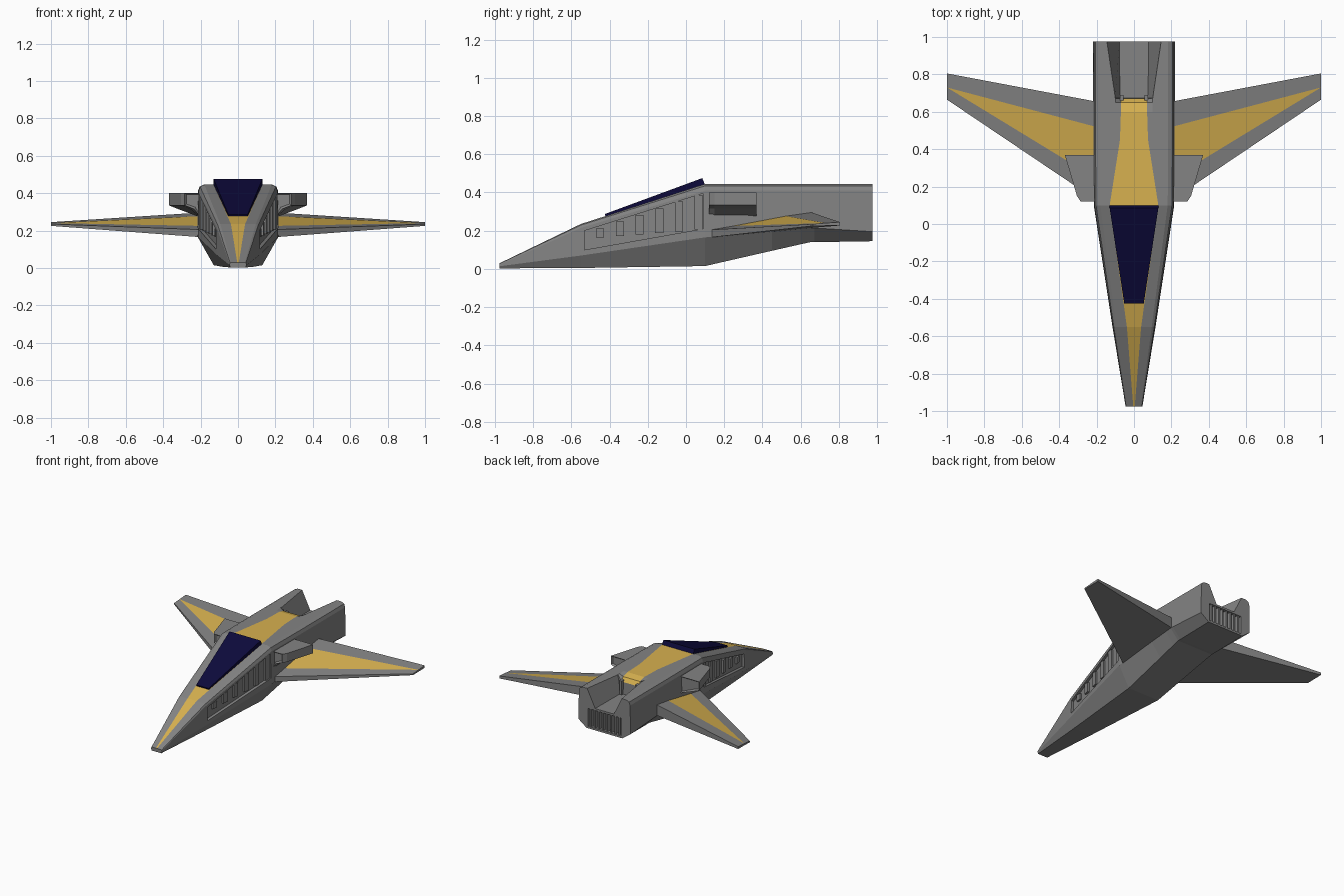
import bpy
import bmesh

cube = bpy.data.objects.get("Cube")
if cube:
    bpy.data.objects.remove(cube, do_unlink=True)


def material(name, rgb):
    m = bpy.data.materials.new(name)
    m.use_nodes = True
    m.diffuse_color = (*rgb, 1)
    node = next(n for n in m.node_tree.nodes if n.type == 'BSDF_PRINCIPLED')
    node.inputs["Base Color"].default_value = (*rgb, 1)
    node.inputs["Roughness"].default_value = 0.6
    return m


grey = material("hull grey", (0.23, 0.23, 0.23))
gold = material("stripe gold", (0.68, 0.44, 0.08))
navy = material("canopy navy", (0.004, 0.003, 0.045))


def loft(name, rings, mats=(grey,), side=1, rule=None, cap_inset=0):
    """Skin a list of point rings; rule(ring, edge) picks the material slot."""
    bm = bmesh.new()
    vs = [[bm.verts.new((x * side, y, z)) for x, y, z in ring] for ring in rings]
    n = len(vs[0])
    for r in range(len(vs) - 1):
        for i in range(n):
            j = (i + 1) % n
            f = bm.faces.new((vs[r][i], vs[r][j], vs[r + 1][j], vs[r + 1][i]))
            f.material_index = rule(r, i) if rule else 0
    caps = [bm.faces.new(vs[0]), bm.faces.new(vs[-1])]
    bmesh.ops.recalc_face_normals(bm, faces=bm.faces)
    if cap_inset:
        bmesh.ops.inset_individual(bm, faces=caps, thickness=cap_inset, depth=-cap_inset)
    bmesh.ops.remove_doubles(bm, verts=bm.verts, dist=0.0001)
    mesh = bpy.data.meshes.new(name)
    bm.to_mesh(mesh)
    bm.free()
    for m in mats:
        mesh.materials.append(m)
    ob = bpy.data.objects.new(name, mesh)
    bpy.context.collection.objects.link(ob)
    return ob


def box(name, x0, x1, y0, y1, z0, z1, side=1):
    ring = lambda z: [(x0, y0, z), (x1, y0, z), (x1, y1, z), (x0, y1, z)]
    return loft(name, [ring(z0), ring(z1)], side=side)


def carve(target, cutter):
    mod = target.modifiers.new("carve", 'BOOLEAN')
    mod.operation = 'DIFFERENCE'
    mod.solver = 'EXACT'
    mod.object = cutter
    bpy.context.view_layer.objects.active = target
    bpy.ops.object.modifier_apply(modifier=mod.name)
    bpy.data.objects.remove(cutter, do_unlink=True)


# Fuselage: y, top, stripe half width, stripe z, crest x, half width,
# shoulder size, chine z, belly half width, belly z
STATIONS = [
    (-.975, .03, .004, .03, .02, .045, .008, .014, .04, .003),
    (-.55, .235, .038, .235, .065, .115, .02, .07, .075, .005),
    (.1, .445, .13, .445, .15, .215, .035, .165, .13, .015),
    (.45, .445, .075, .445, .11, .218, .035, .195, .142, .095),
    (.6, .445, .07, .445, .1, .218, .035, .21, .148, .129),
    (.65, .445, .07, .43, .1, .218, .035, .215, .15, .14),
    (.67, .445, .07, .4, .1, .218, .035, .214, .15, .14),
    (.673, .445, .075, .31, .1, .218, .035, .214, .15, .14),
    (.975, .445, .078, .31, .145, .218, .035, .195, .15, .145),
]


def section(y, top, w, wz, crest, hw, d, zc, b, zb):
    half = [(w, y, wz), (crest, y, top), (hw - d, y, top),
            (hw - .35 * d, y, top - .3 * d), (hw - .1 * d, y, top - d),
            (hw, y, zc), (b, y, zb)]
    return half + [(-x, v, z) for x, v, z in reversed(half)]


LAST_EDGE = 13
fuselage = loft("fuselage", [section(*s) for s in STATIONS], (grey, gold),
                rule=lambda r, i: int(i == LAST_EDGE and r < 6))


def skin_x(y):
    return .215 + .154 * (y - .1)


# Recessed side bays with upright ribs
BAY = [(-.53, .1), (-.53, .2), (.09, .395), (.09, .21)]
for side, label in ((1, "left"), (-1, "right")):
    carve(fuselage, loft("bay_cutter", [
        [(skin_x(y) + dx, y, z) for y, z in BAY] for dx in (-.022, .1)], side=side))
    for k in range(6):
        y = -.47 + k * .103
        low, high = .165 + k * .008, .212 + k * .035
        foot = [(y, low), (y, high), (y + .042, high), (y + .042, low)]
        loft(f"{label}_bay_rib_{k + 1}", [
            [(skin_x(v) + dx, v, z) for v, z in foot] for dx in (-.03, -.008)], side=side)

# Exhaust recess with upright bars
carve(fuselage, box("exhaust_cutter", -.14, .14, .93, 1.1, .16, .295))
for k in range(8):
    x = -.119 + k * .034
    box(f"exhaust_bar_{k + 1}", x - .006, x + .006, .92, .97, .155, .3)

# Canopy plate above the sloping nose
loft("canopy", [
    [(-.052, -.42, .272), (.052, -.42, .272), (.13, .1, .44), (-.13, .1, .44)],
    [(-.052, -.425, .287), (.052, -.425, .287), (.13, .085, .475), (-.13, .085, .475)],
], (navy,))

# Wings: wedge section, from leading-edge bottom round to trailing-edge bottom
WING_ROOT = [(.13, .165), (.13, .205), (.245, .225), (.52, .277), (.655, .296), (.655, .215)]
WING_TIP = [(.665, .225), (.665, .235), (.73, .24), (.73, .24), (.805, .245), (.805, .227)]

# Pods: y and outer edge x
POD = [(.12, .285), (.15, .305), (.37, .37)]

for side, label in ((1, "left"), (-1, "right")):
    loft(f"{label}_wing", [[(x, y, z) for y, z in ring]
                           for x, ring in ((.205, WING_ROOT), (1, WING_TIP))],
         (grey, gold), side, lambda r, i: int(i == 2))
    loft(f"{label}_pod", [[(.2, y, .4), (x, y, .4), (x, y, .335), (x - .05, y, .315), (.2, y, .27)]
                          for y, x in POD], side=side, cap_inset=.012)
    box(f"{label}_deck_post", .055, .075, .64, .69, .3, .415, side)
